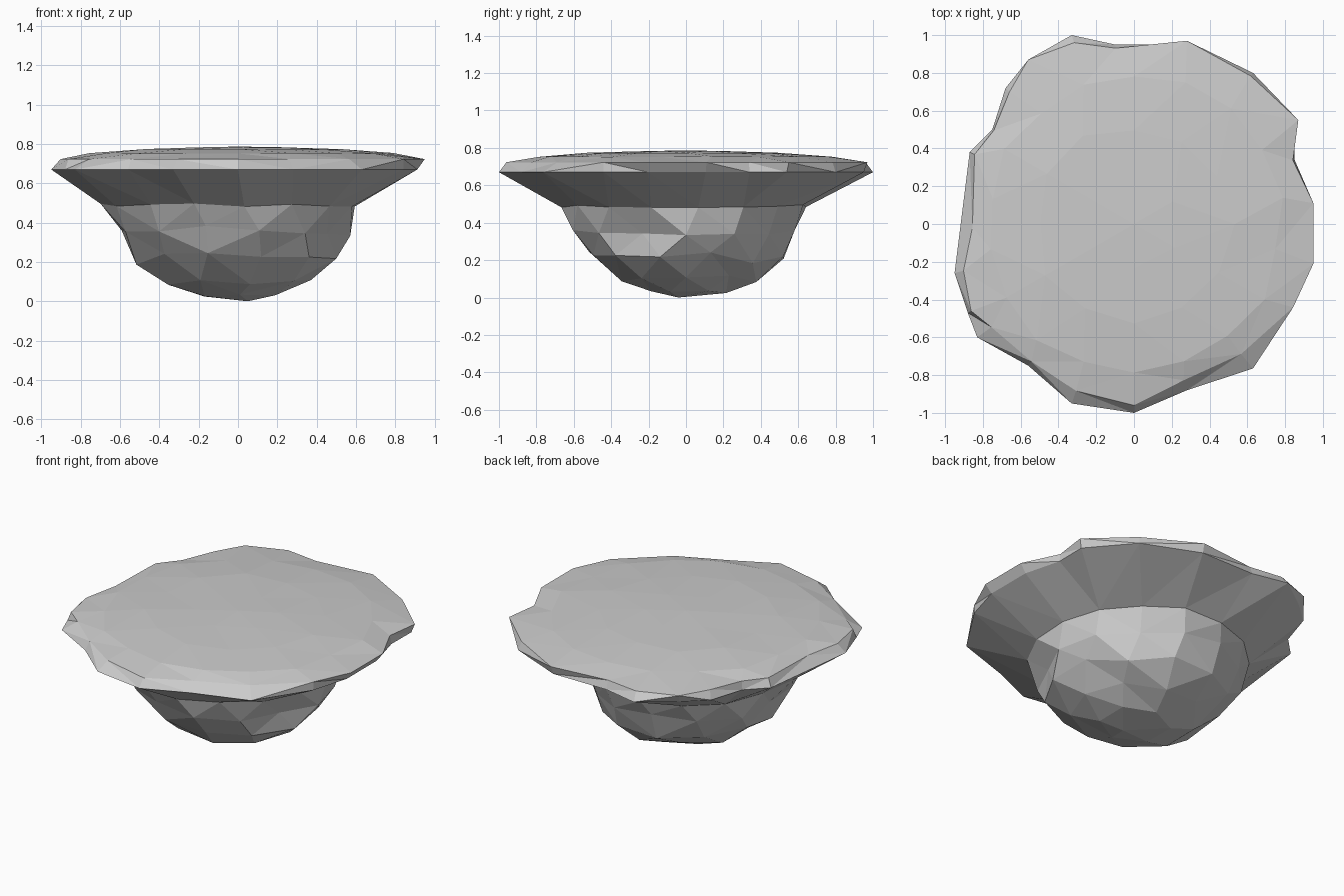
import bpy, bmesh, math, random

if "Cube" in bpy.data.objects:
    bpy.data.objects.remove(bpy.data.objects["Cube"])
random.seed(4)

# Irregular rim outline seen from above, counter-clockwise from the right
OUTLINE = [(.95, .11), (.85, .34), (.87, .55), (.63, .80), (.28, .97), (-.1, .95), (-.33, 1.0),
           (-.56, .87), (-.68, .72), (-.75, .50), (-.87, .38), (-.92, -.02), (-.95, -.26),
           (-.88, -.47), (-.83, -.60), (-.56, -.75), (-.33, -.95), (0, -1.0), (.28, -.88),
           (.63, -.765), (.86, -.45), (.95, -.21)]
# Scale of the lower and upper rim at each outline point
LOWER = [.96, 1, .98, 1, .98, 1, 1, .97, 1, 1, 1, 1, 1, 1, 1, 1, 1, 1, 1, 1, .98, .96]
UPPER = [1, .99, 1, .98, 1, .98, .96, 1, .97, .99, .97, .93, .95, .98, .91, .97, .93, .96,
         .94, .90, .98, 1]


def ring(bm, pts):
    return [bm.verts.new(p) for p in pts]


def cap(bm, loop, apex):
    v = bm.verts.new(apex)
    for i in range(len(loop)):
        bm.faces.new((loop[i], loop[(i + 1) % len(loop)], v))


def stitch(bm, a, b, cx=0):
    """Triangulate between two loops of any size, matched by angle."""
    ang = lambda v: math.atan2(v.co.y, v.co.x - cx) % math.tau
    a, b = sorted(a, key=ang), sorted(b, key=ang)
    turn = lambda l, k: ang(l[k % len(l)]) + math.tau * (k // len(l))
    i = j = 0
    while i < len(a) or j < len(b):
        u, d = a[i % len(a)], b[j % len(b)]
        step_a = turn(a, i + 1) + turn(a, i) < turn(b, j + 1) + turn(b, j)
        if j == len(b) or (i < len(a) and step_a):
            bm.faces.new((u, d, a[(i + 1) % len(a)]))
            i += 1
        else:
            bm.faces.new((u, d, b[(j + 1) % len(b)]))
            j += 1


def finish(bm, name):
    bmesh.ops.recalc_face_normals(bm, faces=bm.faces)
    mesh = bpy.data.meshes.new(name)
    bm.to_mesh(mesh)
    bm.free()
    obj = bpy.data.objects.new(name, mesh)
    bpy.context.collection.objects.link(obj)


def circle(n, cx, cy, r, z, phase=0, jr=0.0, jz=0.0, hollows=()):
    pts = []
    for i in range(n):
        deg = 360 / n * (i + phase)
        f = 1 + random.uniform(-jr, jr)
        for h, depth in hollows:
            if abs((deg - h + 180) % 360 - 180) < 13:
                f = depth
        a = math.radians(deg)
        pts.append((cx + r * f * math.cos(a), cy + r * f * math.sin(a),
                    z + random.uniform(-jz, jz)))
    return pts


# Wide slab: flared underside, bevelled rim and gently domed top
bm = bmesh.new()
neck = circle(16, -.045, -.01, .65, .49, .3, .02, .01)
loops = [ring(bm, neck),
         ring(bm, [(x * k, y * k, .67) for (x, y), k in zip(OUTLINE, LOWER)]),
         ring(bm, [(x * k, y * k, .723) for (x, y), k in zip(OUTLINE, UPPER)]),
         ring(bm, circle(18, 0, 0, .78, .753, .5, .03, .002)),
         ring(bm, circle(12, 0, 0, .52, .773, 0, .05, .002)),
         ring(bm, circle(6, 0, 0, .24, .783, .5, .05, .001))]
for a, b in zip(loops, loops[1:]):
    stitch(bm, a, b)
cap(bm, loops[-1], (0, 0, .787))
finish(bm, "island_slab")

# Faceted rocky bowl below, with shallow hollows around its side
HOLLOWS = ((-30, .88), (172, .92), (60, .93))
bm = bmesh.new()
loops = [ring(bm, neck),
         ring(bm, circle(14, -.03, 0, .61, .36, 0, .025, .03, HOLLOWS)),
         ring(bm, circle(12, -.015, 0, .52, .215, .5, .04, .035)),
         ring(bm, circle(9, 0, 0, .365, .10, 0, .05, .02)),
         ring(bm, circle(6, .01, .02, .2, .03, .5, .05, .006))]
for a, b in zip(loops, loops[1:]):
    stitch(bm, a, b, -.02)
cap(bm, loops[-1], (.05, -.04, 0))
finish(bm, "rocky_base")
